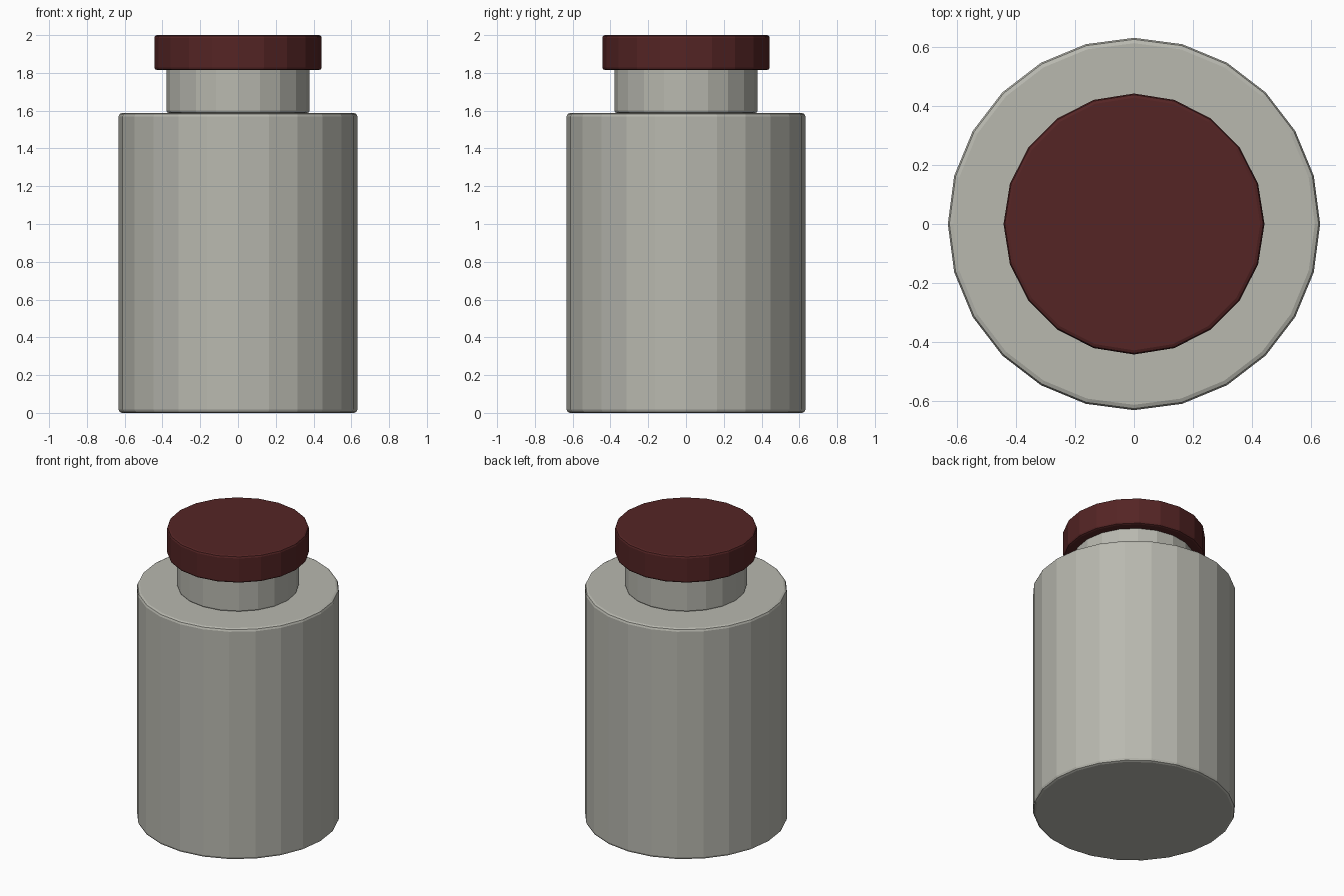
import bpy

cube = bpy.data.objects.get("Cube")
if cube:
    bpy.data.objects.remove(cube, do_unlink=True)


def make_material(name, rgb):
    mat = bpy.data.materials.new(name)
    mat.use_nodes = True
    color = (*rgb, 1.0)
    mat.diffuse_color = color
    mat.node_tree.nodes["Principled BSDF"].inputs["Base Color"].default_value = color
    return mat


def make_drum(name, radius, bottom, top, sides, bevel, mat):
    """Faceted upright cylinder with softened rims."""
    bpy.ops.mesh.primitive_cylinder_add(
        vertices=sides, radius=radius, depth=top - bottom,
        location=(0, 0, (bottom + top) / 2))
    obj = bpy.context.object
    obj.name = name
    obj.data.materials.append(mat)
    mod = obj.modifiers.new("Rim bevel", "BEVEL")
    mod.width = bevel
    mod.segments = 2
    mod.limit_method = "ANGLE"
    mod.angle_limit = 0.6
    return obj


glass = make_material("pale grey", (0.48, 0.48, 0.43))
lid = make_material("dark red", (0.09, 0.018, 0.018))

# Wide body, narrow neck and overhanging cap
make_drum("bottle_body", 0.632, 0.0, 1.588, 24, 0.018, glass)
make_drum("bottle_neck", 0.379, 1.588, 1.83, 20, 0.012, glass)
make_drum("bottle_cap", 0.443, 1.815, 2.0, 20, 0.014, lid)
